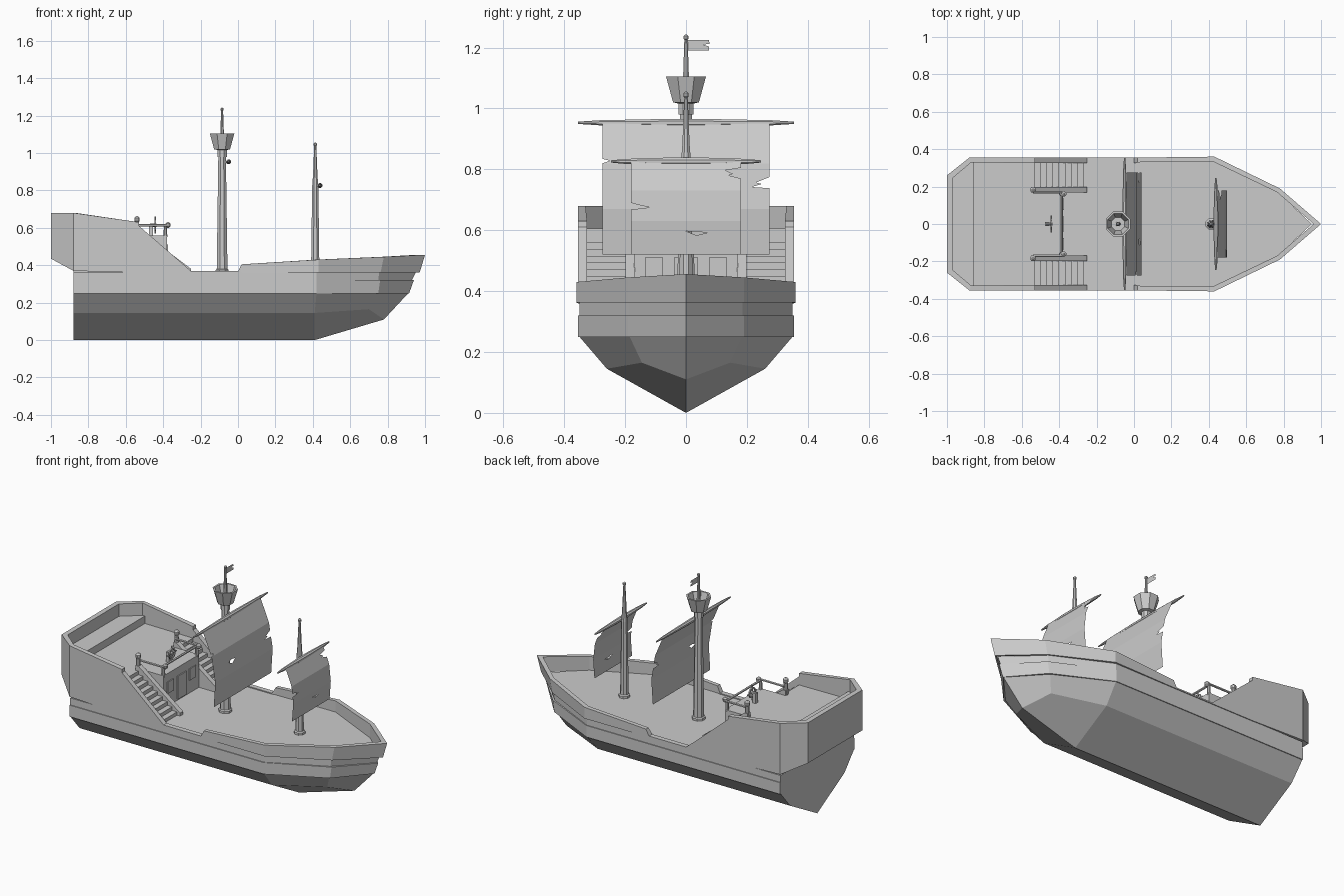
import bpy, bmesh, math

if "Cube" in bpy.data.objects:
    bpy.data.objects.remove(bpy.data.objects["Cube"])

GREY = bpy.data.materials.new("plain_grey")
GREY.diffuse_color = (0.6, 0.6, 0.6, 1)
GREY.use_nodes = True
GREY.node_tree.nodes["Principled BSDF"].inputs["Base Color"].default_value = GREY.diffuse_color


def mesh(name, verts, faces, mirror=False):
    """Build a flat-shaded object; mirror adds the copy across y = 0."""
    n = len(verts)
    verts, faces = list(verts), [list(f) for f in faces]
    if mirror:
        verts += [(x, -y, z) for x, y, z in verts]
        faces += [[i + n for i in reversed(f)] for f in faces]
    bm = bmesh.new()
    vs = [bm.verts.new(v) for v in verts]
    for f in faces:
        bm.faces.new([vs[i] for i in f])
    bmesh.ops.remove_doubles(bm, verts=bm.verts, dist=1e-4)
    bmesh.ops.recalc_face_normals(bm, faces=bm.faces)
    me = bpy.data.meshes.new(name)
    bm.to_mesh(me)
    bm.free()
    me.materials.append(GREY)
    ob = bpy.data.objects.new(name, me)
    bpy.context.collection.objects.link(ob)
    return ob


def loft(rows, closed=False):
    """Vertices and quads joining rows of equal length."""
    m = len(rows[0])
    faces = []
    for i in range(len(rows) - 1):
        for j in range(m if closed else m - 1):
            k = (j + 1) % m
            faces.append((i * m + j, i * m + k, (i + 1) * m + k, (i + 1) * m + j))
    return [p for r in rows for p in r], faces


def box(name, x0, x1, y0, y1, z0, z1, mirror=False):
    rows = [[(x, y0, z0), (x, y1, z0), (x, y1, z1), (x, y0, z1)] for x in (x0, x1)]
    v, f = loft(rows, True)
    return mesh(name, v, f + [(0, 1, 2, 3), (4, 5, 6, 7)], mirror)


def lathe(name, profile, at, n=8, axis="z", cap=True, mirror=False):
    """Turn a (radius, height) profile around an axis."""
    rows = []
    for r, h in profile:
        row = []
        for k in range(n):
            a = math.tau * (k + 0.5) / n
            c, s = r * math.cos(a), r * math.sin(a)
            d = {"z": (c, s, h), "y": (c, h, s), "x": (h, c, s)}[axis]
            row.append(tuple(p + q for p, q in zip(at, d)))
        rows.append(row)
    v, f = loft(rows, True)
    if cap:
        f += [list(range(n)), list(range(len(v) - n, len(v)))]
    return mesh(name, v, f, mirror)


def knob(name, at, r, mirror=False):
    lathe(name, [(r * math.cos(a), r * math.sin(a)) for a in (-1.25, -0.5, 0.5, 1.25)], at, mirror=mirror)


def prism(name, outline, z0, z1):
    """Vertical prism from a half outline that runs from y = 0 to y = 0."""
    n = len(outline)
    v, f = loft([[(x, y, z) for x, y in outline] for z in (z0, z1)])
    return mesh(name, v, f + [range(n), range(n, 2 * n)], True)


# Hull: half rows from keel up to deck, each stern to bow
def level(z, y, sx, sy, bow):
    return [(-0.88, y, z), (0.42, y, z), (sx, sy, z), (bow, 0, z)]


rows = [
    [(-0.88, 0, 0), (0.41, 0, 0), (0.78, 0, 0.11), (0.78, 0, 0.11)],
    [(-0.88, 0.26, 0.145), (0.41, 0.26, 0.145), (0.70, 0.145, 0.165), (0.78, 0, 0.11)],
    level(0.25, 0.35, 0.74, 0.185, 0.91),
    level(0.25, 0.355, 0.75, 0.19, 0.915),
    level(0.32, 0.355, 0.76, 0.19, 0.94),
    level(0.32, 0.35, 0.75, 0.185, 0.93),
    level(0.362, 0.35, 0.755, 0.185, 0.95),
]
v, f = loft(rows)
top = len(v)
v.append((-0.88, 0, 0.362))
f.append([4 * i for i in range(len(rows))] + [top])
f.append([top - 4, top - 3, top - 2, top - 1, top])
mesh("hull", v, f, True)

# Bulwark all round: x, y, bottom, top, inner x, inner y
stations = [
    (-1, 0, 0.435, 0.68, -0.97, 0), (-1, 0.26, 0.435, 0.68, -0.97, 0.245),
    (-0.88, 0.355, 0.37, 0.68, -0.87, 0.33), (-0.53, 0.355, 0.36, 0.63, -0.53, 0.325),
    (-0.529, 0.355, 0.36, 0.61, -0.529, 0.325), (-0.25, 0.355, 0.36, 0.368, -0.25, 0.325),
    (0, 0.355, 0.36, 0.368, 0, 0.325), (0.02, 0.355, 0.36, 0.405, 0.02, 0.33),
    (0.43, 0.36, 0.362, 0.43, 0.42, 0.335), (0.78, 0.19, 0.362, 0.445, 0.765, 0.17),
    (1, 0, 0.362, 0.456, 0.96, 0),
]
rows = []
for x, y, zb, zt, xi, yi in stations:
    xb = x - max(0, x - 0.43) * 0.05
    rows.append([(xb, y, zb), (x, y, zt), (xi, yi, zt), (xi, yi, zb)])
mesh("bulwark", *loft(rows, True), True)

# Raised stern deck, overhang and bench
prism("stern_deck", [(-0.38, 0), (-0.38, 0.17), (-0.53, 0.17), (-0.53, 0.33), (-0.879, 0.33), (-0.879, 0)], 0.36, 0.56)
rows = [[(-0.88, 0, z0), (-0.88, 0.354, z0), (-0.999, 0.259, z1), (-0.999, 0, z1)]
        for z0, z1 in ((0.37, 0.435), (0.56, 0.56))]
v, f = loft(rows, True)
mesh("stern_overhang", v, f + [(0, 1, 2, 3), (4, 5, 6, 7)], True)
prism("stern_bench", [(-0.855, 0), (-0.855, 0.335), (-0.88, 0.335), (-0.98, 0.25), (-0.98, 0)], 0.55, 0.605)

# Stairs with inner side boards
for i in range(8):
    x = -0.53 + 0.0325 * i
    box("stair_step", x, x + 0.0325, 0.195, 0.328, 0.36, 0.56 - 0.0222 * (i + 1), True)
side = [(-0.55, 0.36), (-0.25, 0.36), (-0.25, 0.38), (-0.53, 0.59), (-0.55, 0.59)]
v, f = loft([[(x, y, z) for x, z in side] for y in (0.168, 0.198)], True)
mesh("stair_side", v, f + [range(5), range(5, 10)], True)

# Cabin door and windows
box("cabin_door", -0.38, -0.373, -0.04, 0.04, 0.37, 0.51)
box("cabin_window", -0.38, -0.375, 0.075, 0.135, 0.44, 0.51, True)

# Railings
lathe("rear_post", [(0.014, 0.56), (0.012, 0.63)], (-0.54, 0.183, 0), mirror=True)
knob("rear_post_knob", (-0.54, 0.183, 0.645), 0.018, True)
lathe("front_post", [(0.011, 0.55), (0.009, 0.61)], (-0.388, 0.16, 0), mirror=True)
knob("front_post_knob", (-0.375, 0.16, 0.615), 0.016, True)
lathe("front_rail", [(0.007, -0.16), (0.007, 0.16)], (-0.388, 0, 0.613), 6, "y")
lathe("side_rail", [(0.007, -0.54), (0.007, -0.375)], (0, 0.17, 0.613), 6, "x", mirror=True)

# Steering wheel
box("wheel_stand", -0.475, -0.455, -0.012, 0.012, 0.56, 0.62)
rim = [(0.024, -0.004), (0.032, -0.004), (0.032, 0.004), (0.024, 0.004), (0.024, -0.004)]
lathe("wheel_rim", rim, (-0.443, 0, 0.615), 10, "x", cap=False)
for ax in "yz":
    lathe("wheel_spoke", [(0.004, -0.045), (0.004, 0.045)], (-0.443, 0, 0.615), 6, ax)
lathe("wheel_hub", [(0.01, -0.015), (0.01, 0.02)], (-0.455, 0, 0.615), 8, "x")

# Masts, crow's nest and yards
MX, FX = -0.085, 0.413
lathe("main_mast", [(0.038, 0.36), (0.038, 0.375), (0.031, 0.38), (0.022, 0.98), (0.027, 0.98), (0.027, 1.02)], (MX, 0, 0))
lathe("crows_nest", [(0.02, 1.015), (0.046, 1.02), (0.071, 1.105), (0.06, 1.105), (0.038, 1.03), (0.005, 1.03)], (MX, 0, 0))
lathe("flag_pole", [(0.013, 1.03), (0.006, 1.225)], (MX, 0, 0))
knob("flag_pole_knob", (MX, 0, 1.233), 0.01)
lathe("fore_mast", [(0.032, 0.36), (0.032, 0.375), (0.024, 0.38), (0.018, 0.82), (0.013, 0.88), (0.006, 1.04)], (FX, 0, 0))
knob("fore_mast_knob", (FX, 0, 1.045), 0.011)


def yard(name, at, half):
    lathe(name, [(0.004, -half), (0.009, -half * 0.8), (0.014, -0.05), (0.014, 0.05),
                 (0.009, half * 0.8), (0.004, half)], at, 8, "y")


yard("main_yard", (-0.05, 0, 0.953), 0.355)
yard("fore_yard", (0.438, 0, 0.826), 0.247)


# Torn sails: curved sheets made of strips, tears listed downward as (y, z)
def sail(name, prof, w, left, right, hole):
    verts, faces = [], []
    for i, ((z0, x0), (z1, x1)) in enumerate(zip(prof, prof[1:])):
        edges = [(-w, left.get(i, [])), (w, right.get(i, []))]
        pairs = [edges]
        if i == hole[0]:
            pairs = [(edges[0], (hole[1], hole[2])), ((hole[1], hole[3]), edges[1])]
        for (ya, a), (yb, b) in pairs:
            poly = [(ya, z0), *a, (ya, z1), (yb, z1), *reversed(b), (yb, z0)]
            faces.append(range(len(verts), len(verts) + len(poly)))
            verts += [(x0 + (x1 - x0) * (z0 - z) / (z0 - z1), y, z) for y, z in poly]
    mesh(name, verts, faces)


sail("main_sail", [(0.95, -0.04), (0.82, 0.015), (0.67, 0.04), (0.52, 0.03)], 0.275,
     {0: [(-0.275, 0.835), (-0.25, 0.828)]},
     {1: [(0.275, 0.775), (0.23, 0.757), (0.25, 0.752), (0.215, 0.742), (0.275, 0.738)]},
     (1, -0.1, [(-0.1, 0.745), (-0.13, 0.735), (-0.1, 0.72)], [(-0.1, 0.745), (-0.07, 0.74), (-0.1, 0.72)]))
sail("fore_sail", [(0.825, 0.447), (0.73, 0.485), (0.63, 0.496), (0.52, 0.488)], 0.18,
     {1: [(-0.18, 0.69), (-0.155, 0.683), (-0.12, 0.675), (-0.18, 0.668)]},
     {0: [(0.18, 0.805), (0.13, 0.797), (0.155, 0.785), (0.14, 0.78), (0.18, 0.77)]},
     (2, 0.035, [(0.035, 0.595), (0.0, 0.597), (0.035, 0.583)], [(0.035, 0.595), (0.07, 0.592), (0.035, 0.583)]))

# Flag
flag = [(0.005, 1.225), (0.075, 1.225), (0.078, 1.212), (0.055, 1.21), (0.076, 1.203), (0.076, 1.19), (0.005, 1.19)]
mesh("flag", [(MX, y, z) for y, z in flag], [range(7)])
